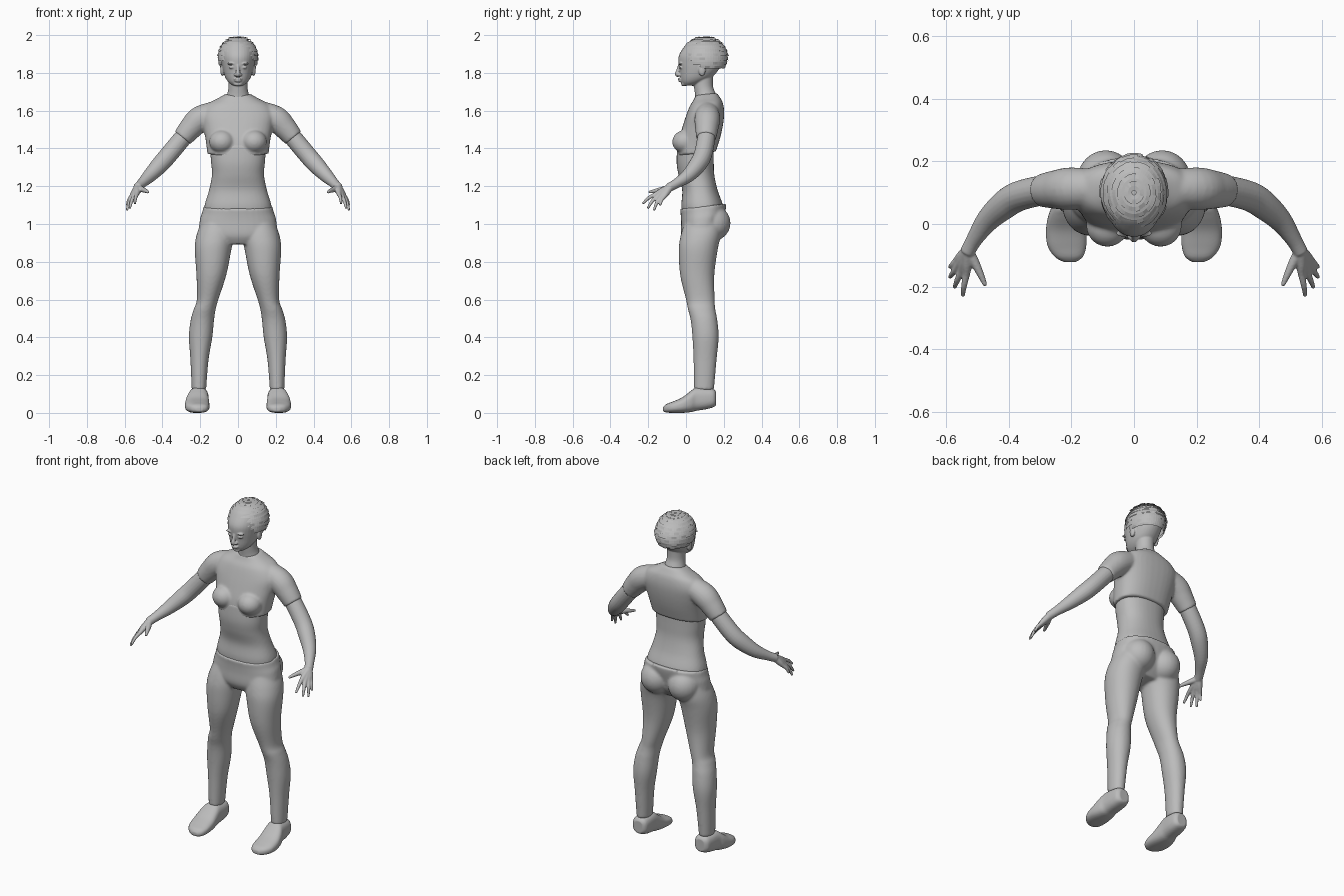
import bpy, bmesh, math, random
from mathutils import Vector, Matrix

random.seed(4)
grey = bpy.data.materials.new("neutral_grey")
grey.diffuse_color = (0.5, 0.5, 0.5, 1)


def resample(pts, k=5):
    """Smooth curve through tuples of any length."""
    out = []
    for i in range(len(pts) - 1):
        p0, p1, p2, p3 = (pts[max(0, min(len(pts) - 1, i + d))] for d in (-1, 0, 1, 2))
        for j in range(k):
            t = j / k
            out.append(tuple(0.5 * (2 * b + (c - a) * t + (2 * a - 5 * b + 4 * c - d) * t * t
                                    + (3 * b - a - 3 * c + d) * t ** 3)
                             for a, b, c, d in zip(p0, p1, p2, p3)))
    return out + [pts[-1]]


def loft(bm, rings):
    """Skin a list of rings and cap both ends."""
    loops = [[bm.verts.new(p) for p in r] for r in rings]
    n = len(loops[0])
    for a, b in zip(loops, loops[1:]):
        for i in range(n):
            bm.faces.new((a[i], a[(i + 1) % n], b[(i + 1) % n], b[i]))
    bm.faces.new(loops[0])
    bm.faces.new(loops[-1])


def oval(c1, r1, c2, r2, e=2.3, n=36):
    pts = []
    for i in range(n):
        c, s = math.cos(math.tau * i / n), math.sin(math.tau * i / n)
        pts.append((c1 + r1 * math.copysign(abs(c) ** (2 / e), c),
                    c2 + r2 * math.copysign(abs(s) ** (2 / e), s)))
    return pts


def column(bm, sections, side=1, tilt=0, e=2.3):
    """Upright form; section = z, centre x, half width, front y, back y."""
    loft(bm, [[(side * x, y, z + tilt * (y - 0.08)) for x, y in
               oval(cx, rx, (y0 + y1) / 2, (y1 - y0) / 2, e)]
              for z, cx, rx, y0, y1 in resample(sections)])


def tube(bm, pts, side=1, n=20):
    """Round limb; point = x, y, z, radius."""
    pts = resample(pts)
    rings = []
    for i, p in enumerate(pts):
        a, b = pts[max(i - 1, 0)], pts[min(i + 1, len(pts) - 1)]
        d = (Vector(b[:3]) - Vector(a[:3])).normalized()
        u = d.cross(Vector((0.3, 1, 0.2))).normalized()
        v = d.cross(u)
        ring = [Vector(p[:3]) + p[3] * (u * math.cos(math.tau * j / n) + v * math.sin(math.tau * j / n))
                for j in range(n)]
        rings.append([(side * q.x, q.y, q.z) for q in ring])
    loft(bm, rings)


def blob(bm, c, r):
    bmesh.ops.create_uvsphere(bm, u_segments=24, v_segments=16, radius=1,
                              matrix=Matrix.Translation(c) @ Matrix.Diagonal((*r, 1)))


def finish(name, bm, voxel=0, smooth=0):
    bmesh.ops.recalc_face_normals(bm, faces=bm.faces)
    me = bpy.data.meshes.new(name)
    bm.to_mesh(me)
    bm.free()
    me.materials.append(grey)
    ob = bpy.data.objects.new(name, me)
    bpy.context.collection.objects.link(ob)
    if voxel:  # fuse the overlapping forms into one skin
        m = ob.modifiers.new("fuse", 'REMESH')
        m.mode, m.voxel_size, m.use_smooth_shade = 'VOXEL', voxel, True
        s = ob.modifiers.new("soften", 'SMOOTH')
        s.factor, s.iterations = 0.5, smooth
    return ob


# trousers: pelvis, buttocks and legs
bm = bmesh.new()
column(bm, [(0.9, 0, 0.12, 0.0, 0.14), (0.95, 0, 0.2, -0.025, 0.18), (1.02, 0, 0.202, -0.026, 0.2),
            (1.06, 0, 0.19, -0.028, 0.21), (1.093, 0, 0.182, -0.032, 0.215)], tilt=0.11)
for s in (1, -1):
    blob(bm, (s * 0.09, 0.14, 1.005), (0.092, 0.096, 0.095))
    column(bm, [(1.0, 0.11, 0.088, -0.01, 0.19), (0.94, 0.12, 0.1, -0.028, 0.185),
                (0.865, 0.132, 0.097, -0.038, 0.168), (0.73, 0.141, 0.079, -0.031, 0.15),
                (0.6, 0.161, 0.057, 0.0, 0.152), (0.55, 0.176, 0.058, 0.01, 0.155),
                (0.49, 0.189, 0.062, 0.025, 0.166), (0.4, 0.198, 0.062, 0.034, 0.173),
                (0.28, 0.204, 0.048, 0.04, 0.162), (0.12, 0.207, 0.038, 0.042, 0.148)], s, e=2.1)
finish("trousers", bm, 0.007, 8)

# bare midriff
bm = bmesh.new()
column(bm, [(1.05, 0, 0.176, -0.02, 0.19), (1.1, 0, 0.177, -0.025, 0.195), (1.18, 0, 0.153, -0.02, 0.167),
            (1.26, 0, 0.138, -0.04, 0.15), (1.33, 0, 0.143, -0.05, 0.147), (1.42, 0, 0.15, -0.045, 0.147)])
finish("midriff", bm, 0.008, 3)

# cropped shirt: chest, bust and sleeves
bm = bmesh.new()
column(bm, [(1.375, 0, 0.162, -0.048, 0.158), (1.45, 0, 0.172, -0.04, 0.182), (1.52, 0, 0.186, -0.02, 0.197),
            (1.58, 0, 0.195, 0.0, 0.202), (1.63, 0, 0.165, 0.02, 0.195), (1.66, 0, 0.11, 0.04, 0.18),
            (1.685, 0, 0.066, 0.052, 0.165)], tilt=0.1, e=2.4)
for s in (1, -1):
    blob(bm, (s * 0.085, -0.005, 1.435), (0.068, 0.068, 0.062))
    tube(bm, [(0.08, 0.115, 1.605, 0.055), (0.195, 0.113, 1.56, 0.068), (0.25, 0.11, 1.508, 0.062),
              (0.294, 0.107, 1.455, 0.053)], s)
finish("cropped_shirt", bm, 0.007, 7)

# arms and hands
tips = [((0.535, -0.16, 1.158), (0.546, -0.23, 1.107)), ((0.551, -0.15, 1.147), (0.573, -0.203, 1.082)),
        ((0.562, -0.134, 1.142), (0.588, -0.17, 1.072)), ((0.565, -0.115, 1.145), (0.588, -0.137, 1.098))]
for s, label in ((1, "left"), (-1, "right")):
    bm = bmesh.new()
    tube(bm, [(0.25, 0.11, 1.508, 0.046), (0.3, 0.106, 1.447, 0.048), (0.37, 0.088, 1.363, 0.048),
              (0.415, 0.06, 1.312, 0.046), (0.467, 0.012, 1.257, 0.037), (0.51, -0.05, 1.215, 0.026),
              (0.532, -0.09, 1.193, 0.024)], s)
    for k, t in tips:
        k, t, w = Vector(k), Vector(t), Vector((0.53, -0.085, 1.195))
        mid = k.lerp(t, 0.5) + Vector((0.002, -0.003, 0.005))
        tube(bm, [(*w, 0.02), (*w.lerp(k, 0.6), 0.017), (*k, 0.012), (*mid, 0.0095), (*t, 0.0065)], s, 12)
    tube(bm, [(0.527, -0.09, 1.192, 0.018), (0.507, -0.125, 1.183, 0.015),
              (0.488, -0.165, 1.175, 0.011), (0.474, -0.197, 1.168, 0.007)], s, 12)
    finish(label + "_arm", bm, 0.004, 4)

# head, face features and neck
bm = bmesh.new()
column(bm, [(1.62, 0, 0.085, 0.05, 0.165), (1.68, 0, 0.06, 0.048, 0.16), (1.73, 0, 0.05, 0.042, 0.143),
            (1.8, 0, 0.052, 0.035, 0.145)], e=2.0)
column(bm, [(1.732, 0, 0.026, -0.012, 0.04), (1.75, 0, 0.05, -0.024, 0.09), (1.775, 0, 0.067, -0.03, 0.135),
            (1.81, 0, 0.078, -0.034, 0.168), (1.85, 0, 0.085, -0.04, 0.192), (1.89, 0, 0.09, -0.038, 0.203),
            (1.93, 0, 0.086, -0.016, 0.197), (1.965, 0, 0.064, 0.015, 0.168), (1.983, 0, 0.025, 0.065, 0.12)],
       e=2.1)
tube(bm, [(0, -0.034, 1.842, 0.008), (0, -0.042, 1.815, 0.009), (0, -0.046, 1.794, 0.013),
          (0, -0.036, 1.786, 0.011)])
blob(bm, (0, -0.031, 1.767), (0.022, 0.012, 0.006))
blob(bm, (0, -0.03, 1.757), (0.019, 0.011, 0.006))
blob(bm, (0, -0.012, 1.742), (0.024, 0.014, 0.013))
for s in (1, -1):
    blob(bm, (s * 0.012, -0.038, 1.79), (0.01, 0.012, 0.008))
    blob(bm, (s * 0.034, -0.026, 1.829), (0.015, 0.012, 0.007))
    blob(bm, (s * 0.034, -0.029, 1.849), (0.024, 0.012, 0.006))
    blob(bm, (s * 0.083, 0.085, 1.815), (0.011, 0.019, 0.032))
finish("head", bm, 0.004, 3)

# cropped hair made of overlapping curved cards
bm = bmesh.new()
cols, rows = 26, 10
for r in range(rows):
    for c in range(cols):
        az = math.tau * (c + 0.5 * (r % 2)) / cols
        t0, t1 = (0.06 + 2.05 * (r + d) / rows for d in (0, 1.15))
        hairline = 1.825 + 0.058 * -math.sin(az) - 0.01 * abs(math.cos(az))
        if 1.885 + 0.115 * math.cos(t1) < hairline - 0.006:
            continue
        flare = random.uniform(0.99, 1.035)
        grid = []
        for t, k in ((t0, 0.965), ((t0 + t1) / 2, 0.995), (t1, flare)):
            grid.append([bm.verts.new((0.108 * k * math.sin(t) * math.cos(a),
                                       0.1 + 0.123 * k * math.sin(t) * math.sin(a),
                                       1.885 + 0.113 * k * math.cos(t)))
                         for a in (az + d * math.tau / cols for d in (-0.52, 0, 0.52))])
        for i in (0, 1):
            for j in (0, 1):
                bm.faces.new((grid[i][j], grid[i + 1][j], grid[i + 1][j + 1], grid[i][j + 1]))
finish("hair", bm)

# shoes lofted from toe to heel: y, centre x, half width, bottom z, top z
shoe = [(-0.122, 0.205, 0.018, 0.008, 0.03), (-0.105, 0.208, 0.045, 0.002, 0.046),
        (-0.07, 0.214, 0.062, 0.0, 0.06), (-0.02, 0.216, 0.065, 0.0, 0.082),
        (0.025, 0.214, 0.06, 0.004, 0.116), (0.055, 0.21, 0.054, 0.011, 0.134),
        (0.11, 0.207, 0.051, 0.02, 0.132), (0.145, 0.206, 0.045, 0.03, 0.126), (0.16, 0.205, 0.03, 0.04, 0.112)]
for s, label in ((1, "left"), (-1, "right")):
    bm = bmesh.new()
    loft(bm, [[(s * x, y, max(z, 0)) for x, z in oval(cx, rx, (z0 + z1) / 2, (z1 - z0) / 2, 2.6)]
              for y, cx, rx, z0, z1 in resample(shoe)])
    finish(label + "_shoe", bm, 0.005, 3)
